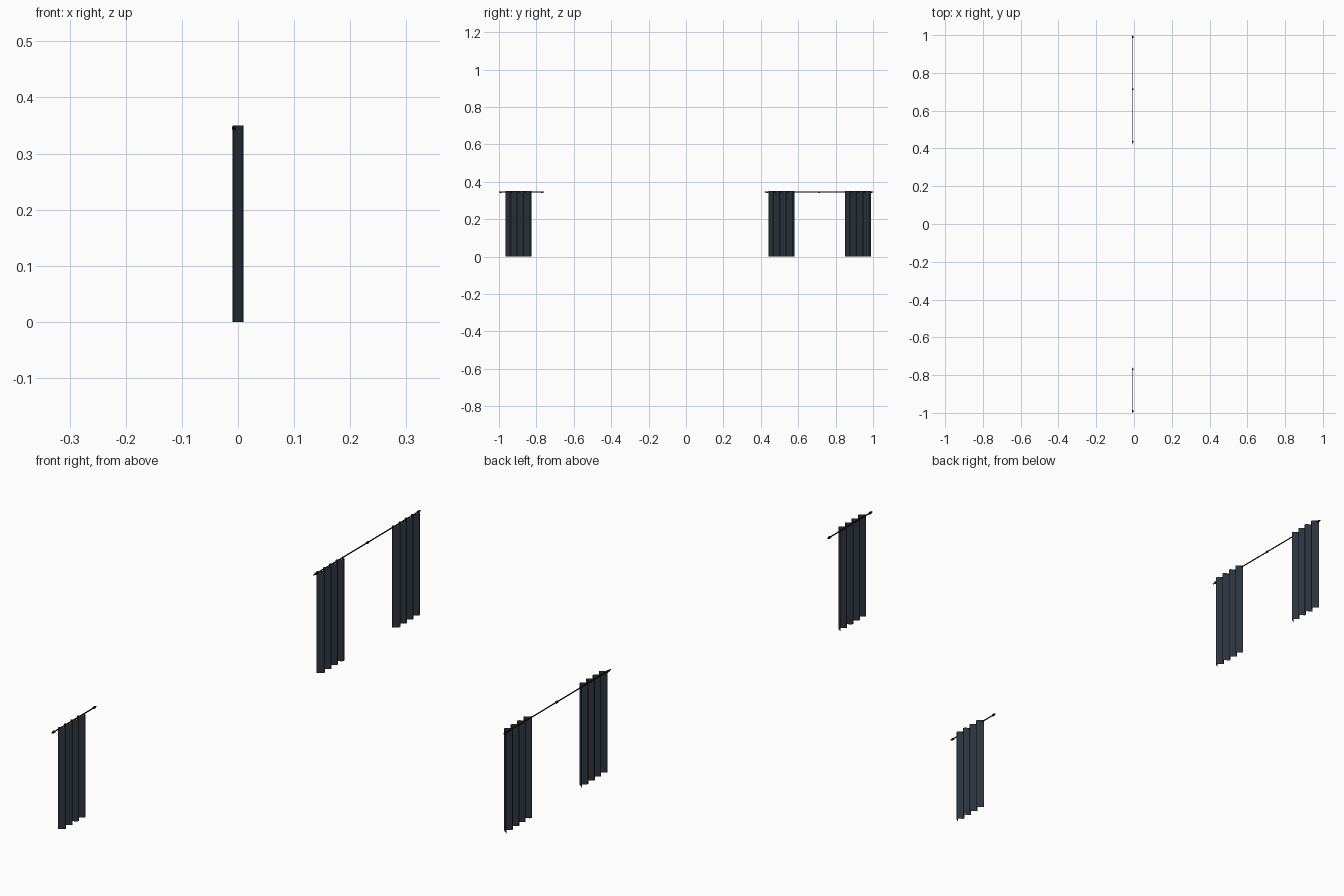
import bpy, bmesh, math
from mathutils import Matrix

if "Cube" in bpy.data.objects:
    bpy.data.objects.remove(bpy.data.objects["Cube"])


def material(name, rgb):
    m = bpy.data.materials.new(name)
    m.diffuse_color = (*rgb, 1)
    m.use_nodes = True
    m.node_tree.nodes["Principled BSDF"].inputs["Base Color"].default_value = m.diffuse_color
    return m


FABRIC = material("dark slate fabric", (0.026, 0.034, 0.049))
METAL = material("black metal", (0.008, 0.008, 0.010))
ROD_X, ROD_Z = -0.007, 0.345


def finish(bm, name, mat):
    me = bpy.data.meshes.new(name)
    bm.to_mesh(me)
    bm.free()
    me.materials.append(mat)
    for p in me.polygons:
        p.use_smooth = True
    ob = bpy.data.objects.new(name, me)
    bpy.context.collection.objects.link(ob)
    return ob


# Curtain panel: a thin pleated sheet with four waves
def curtain(name, y0, y1, height=0.35, depth=0.0095, waves=4, seg=12):
    bm = bmesh.new()
    prev = None
    n = waves * seg
    for i in range(n + 1):
        t = i / n
        x = -depth * math.cos(2 * math.pi * waves * t)
        y = y0 + (y1 - y0) * t
        pair = [bm.verts.new((x, y, z)) for z in (0, height)]
        if prev:
            bm.faces.new((prev[0], pair[0], pair[1], prev[1]))
        prev = pair
    finish(bm, name, FABRIC)


def cylinder_y(bm, y0, y1, r, sides=10):
    mat = (Matrix.Translation((ROD_X, (y0 + y1) / 2, ROD_Z))
           @ Matrix.Rotation(math.pi / 2, 4, 'X'))
    bmesh.ops.create_cone(bm, cap_ends=True, segments=sides, radius1=r,
                          radius2=r, depth=y1 - y0, matrix=mat)


# Curtain rod with small collars along it
def rod(name, y0, y1, collars):
    bm = bmesh.new()
    cylinder_y(bm, y0, y1, 0.002)
    finish(bm, name, METAL)
    bm = bmesh.new()
    for y in collars:
        cylinder_y(bm, y - 0.004, y + 0.004, 0.004)
    finish(bm, name + "_collars", METAL)


curtain("single_curtain", -0.965, -0.825)
curtain("left_curtain", 0.44, 0.58)
curtain("right_curtain", 0.85, 0.99)
rod("short_rod", -1.0, -0.76, (-0.99, -0.77))
rod("long_rod", 0.42, 1.0, (0.435, 0.713, 0.99))
